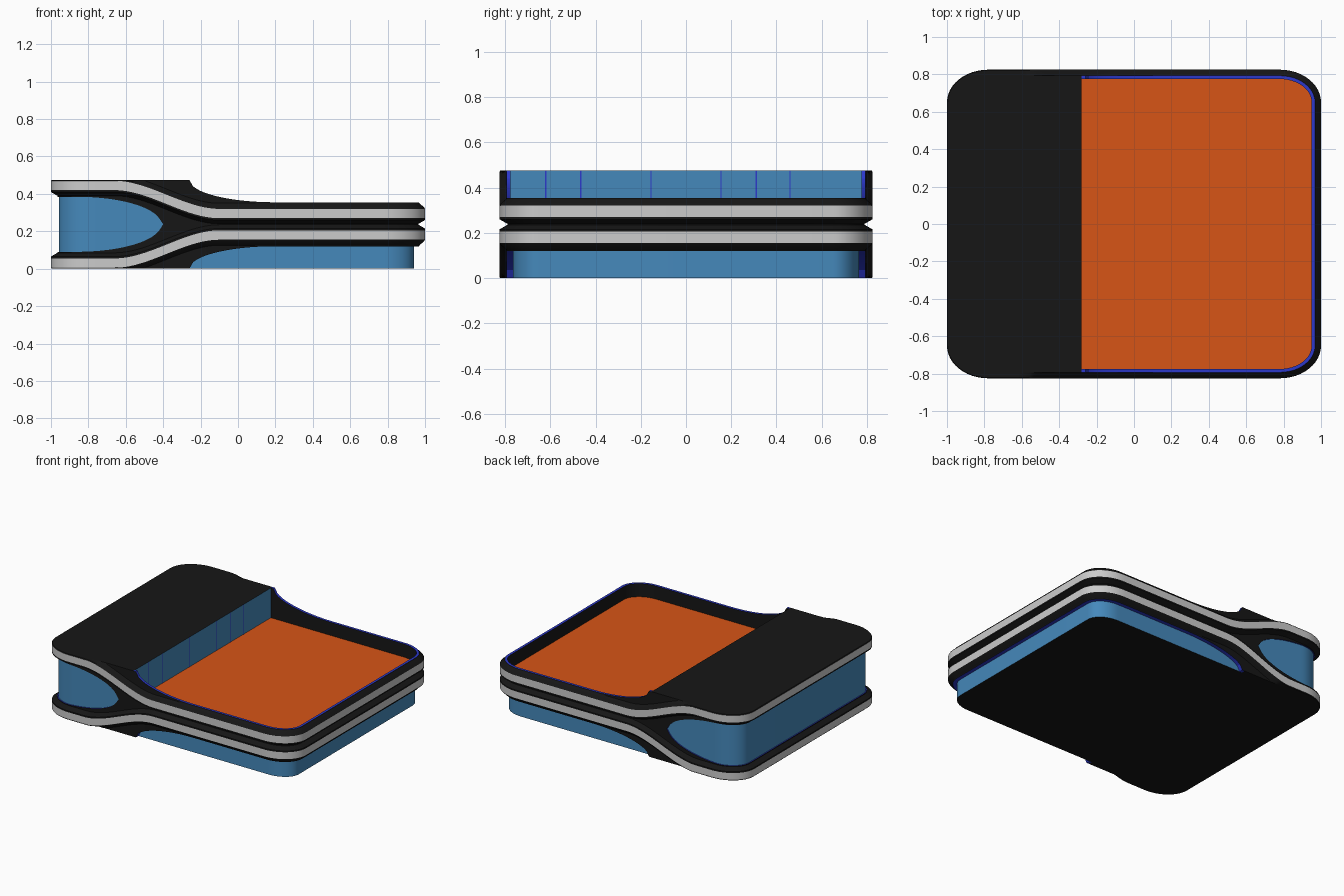
import bpy, math

if "Cube" in bpy.data.objects:
    bpy.data.objects.remove(bpy.data.objects["Cube"])

W, D, RX, RY = 1.0, 0.825, 0.22, 0.175   # footprint half sizes and corner radii
H = 0.475
MID = H / 2
CUT = -0.28                               # where the tall block ends and the tray begins
FLOOR = 0.26


def material(name, rgb):
    m = bpy.data.materials.new(name)
    m.diffuse_color = (*rgb, 1)
    m.use_nodes = True
    m.node_tree.nodes["Principled BSDF"].inputs["Base Color"].default_value = m.diffuse_color
    return m


BLACK = material("black", (0.008, 0.008, 0.008))
BLUE = material("blue", (0.06, 0.25, 0.5))
TRIM = material("trim_blue", (0.025, 0.04, 0.6))
ORANGE = material("orange", (0.68, 0.09, 0.008))


def perimeter(inset):
    """Counter-clockwise rounded rectangle, always the same point count."""
    pts = []
    for q, (sx, sy) in enumerate([(1, 1), (-1, 1), (-1, -1), (1, -1)]):
        for i in range(13):
            a = math.pi / 2 * (q + i / 12)
            pts.append((sx * (W - RX) + (RX - inset) * math.cos(a),
                        sy * (D - RY) + (RY - inset) * math.sin(a)))
        if q in (0, 2):                   # dense samples along front and back
            s = 1 if q == 0 else -1
            pts += [(s * (0.78 - 0.02 * i), s * (D - inset)) for i in range(1, 78)]
    return pts


OUTER = perimeter(0)


# height curves along x
def band(x):                              # centre of the upper grey band
    t = min(1, max(0, (x + 0.66) / 0.56))
    return 0.445 - 0.15 * t * t * (3 - 2 * t)


def rim(x):                               # upper edge of the shell
    if x < -0.265:
        return H
    return H - 0.12 * math.sqrt(max(0, 1 - (min(0, x - 0.2) / 0.46) ** 2))


def opening(x):                           # upper edge of the rounded side opening
    u = max(0, (x + 0.86) / 0.45)
    return MID + 0.147 * math.sqrt(max(0, 1 - u * u))


def build(name, verts, faces, mat):
    me = bpy.data.meshes.new(name)
    me.from_pydata(verts, [], faces)
    me.polygons.foreach_set("use_smooth", [True] * len(me.polygons))
    me.set_sharp_from_angle(angle=math.radians(25))
    if mat:
        me.materials.append(mat)
    ob = bpy.data.objects.new(name, me)
    bpy.context.collection.objects.link(ob)
    return ob


def strip(name, rows, mat=None, lo=-2, hi=2, flip=False):
    """Sweep a cross-section (inset, height function) round the footprint."""
    n, verts, faces = len(OUTER), [], []
    for inset, fz in rows:
        for (x, y), (ox, _) in zip(perimeter(inset), OUTER):
            z = fz(ox)
            verts.append((x, y, H - z if flip else z))
    for r in range(len(rows) - 1):
        for i in range(n):
            j = (i + 1) % n
            if all(lo - 1e-4 <= OUTER[k][0] <= hi + 1e-4 for k in (i, j)):
                f = (r * n + i, r * n + j, (r + 1) * n + j, (r + 1) * n + i)
                faces.append(f[::-1] if flip else f)
    return build(name, verts, faces, mat)


def plate(name, inset, z, mat, lo=-2, hi=2, up=True):
    pts = [(x, y, z) for x, y in perimeter(inset) if lo - 1e-4 <= x <= hi + 1e-4]
    idx = range(len(pts))
    return build(name, pts, [tuple(idx if up else reversed(idx))], mat)


# shell, grey band and trim, made for the upper half and mirrored to the lower half
for side, flip in (("upper", False), ("lower", True)):
    strip(side + "_shell_inner_slope", [
        (0.035, opening),
        (0.035, lambda x: max(opening(x), band(x) - 0.055)),
        (0.0, lambda x: max(opening(x), band(x) - 0.035)),
        (0.0, lambda x: band(x) - 0.025)], BLACK, flip=flip)
    strip(side + "_grey_band", [
        (0.0, lambda x: band(x) - 0.025),
        (0.0, lambda x: band(x) + 0.025)], flip=flip)
    strip(side + "_shell_outer_slope", [
        (0.0, lambda x: band(x) + 0.025),
        (0.004, lambda x: min(rim(x), band(x) + 0.032)),
        (0.03, lambda x: min(rim(x), band(x) + 0.055)),
        (0.032, rim)], BLACK, flip=flip)
    strip(side + "_opening_trim", [(0.055, opening), (0.035, opening)],
          TRIM, hi=-0.40, flip=flip)
    strip(side + "_rim_trim", [(0.032, rim), (0.05 if not flip else 0.06, rim)],
          TRIM, lo=CUT, flip=flip)

# blue core of the tall block
strip("block_core", [(0.042, lambda x: 0.085), (0.042, lambda x: 0.39)], BLUE, hi=-0.38)
plate("block_top", 0.032, H, BLACK, hi=CUT)
plate("block_bottom", 0.032, 0, BLACK, hi=-0.26, up=False)

# upper tray: black inner wall, orange floor, blue end wall with seams
strip("tray_inner_wall", [(0.05, rim), (0.05, lambda x: FLOOR)], BLACK, lo=CUT)
plate("tray_floor", 0.05, FLOOR, ORANGE, lo=CUT)
e = D - 0.05
build("tray_end_wall", [(CUT, -e, FLOOR), (CUT, e, FLOOR), (CUT, e, H), (CUT, -e, H)],
      [(0, 1, 2, 3)], BLUE)
for i, y in enumerate((-0.62, -0.465, -0.155, 0.155, 0.31, 0.46)):
    x, w = CUT + 0.002, 0.003
    build("end_wall_seam_%d" % i,
          [(x, y - w, FLOOR), (x, y + w, FLOOR), (x, y + w, H), (x, y - w, H)],
          [(0, 1, 2, 3)], TRIM)

# lower blue base
strip("base_wall", [(0.06, lambda x: 0), (0.06, lambda x: H - rim(x))], BLUE, lo=-0.28)
plate("base_bottom", 0.06, 0, BLACK, lo=-0.26, up=False)
